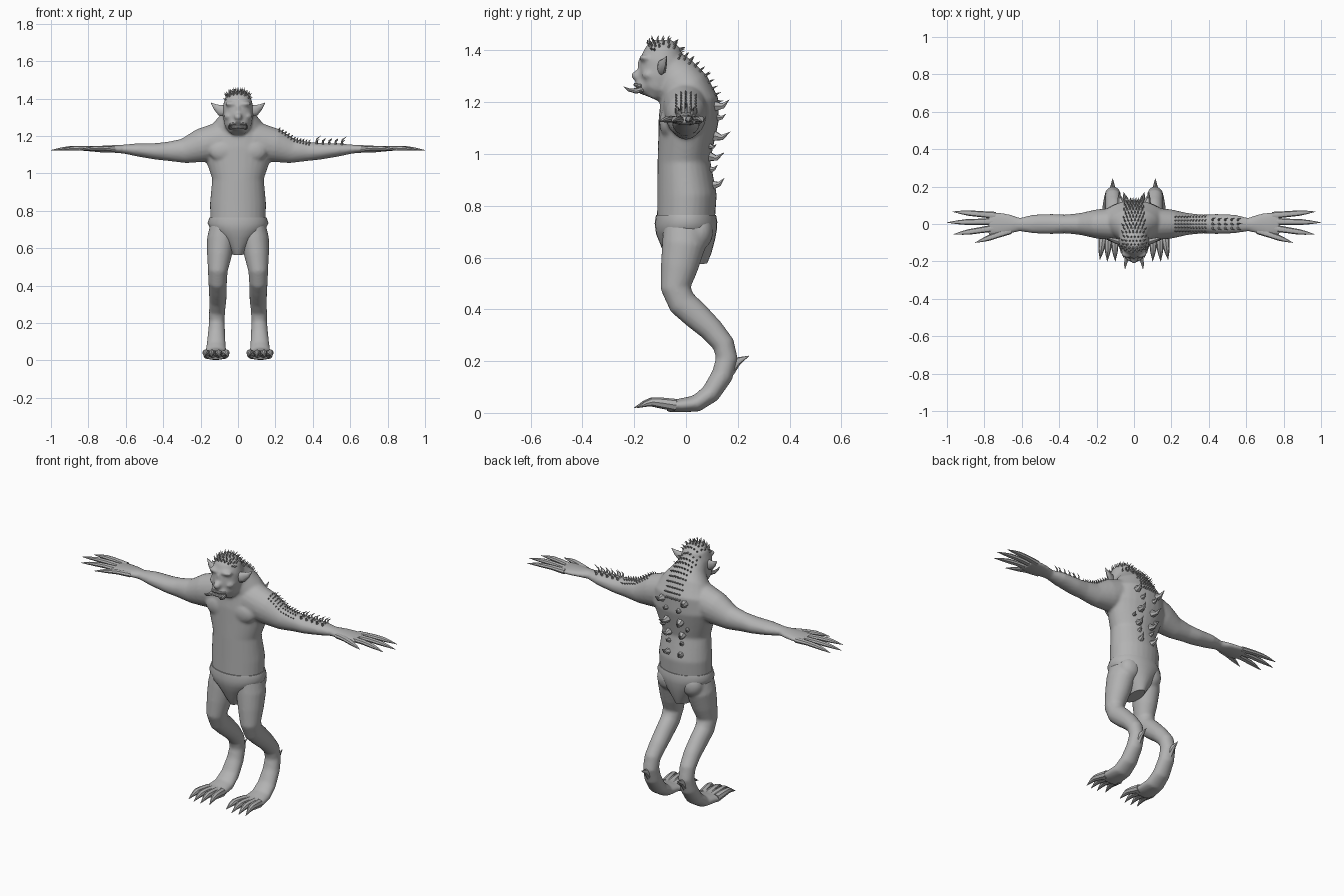
import bpy, bmesh, math
from mathutils import Vector, Matrix
from mathutils.bvhtree import BVHTree

cube = bpy.data.objects.get("Cube")
if cube:
    bpy.data.objects.remove(cube, do_unlink=True)

GREY = (0.45, 0.45, 0.45, 1)
skin = bpy.data.materials.new("grey_skin")
skin.use_nodes = True
skin.diffuse_color = GREY
skin.node_tree.nodes["Principled BSDF"].inputs["Base Color"].default_value = GREY

X, Y, Z = Vector((1, 0, 0)), Vector((0, 1, 0)), Vector((0, 0, 1))


def tube(bm, rings, side, n=16):
    """Loft of ellipses (x, y, z, half size along side, half size across)."""
    pts = [Vector(r[:3]) for r in rings]
    loops = []
    for i, r in enumerate(rings):
        t = (pts[min(i + 1, len(pts) - 1)] - pts[max(i - 1, 0)]).normalized()
        s = (side - t * side.dot(t)).normalized()
        u = t.cross(s)
        angles = [math.tau * k / n for k in range(n)]
        loops.append([bm.verts.new(pts[i] + s * r[3] * math.cos(a) + u * r[4] * math.sin(a))
                      for a in angles])
    for lo, hi in zip(loops, loops[1:]):
        for k in range(n):
            bm.faces.new((lo[k], lo[(k + 1) % n], hi[(k + 1) % n], hi[k]))
    bm.faces.new(loops[0])
    bm.faces.new(loops[-1])


def blob(bm, centre, size):
    m = Matrix.Translation(centre) @ Matrix.Diagonal((*size, 1))
    bmesh.ops.create_icosphere(bm, subdivisions=3, radius=1, matrix=m)


def spike(bm, base, normal, lean, length, radius):
    """Curved thorn that starts along the normal and bends towards lean."""
    base, normal = Vector(base), Vector(normal).normalized()
    mid = base + normal * length * 0.45
    tip = mid + (normal + Vector(lean)).normalized() * length * 0.6
    ref = X if abs(normal.x) < 0.8 else Y
    root = base - normal * 0.006
    tube(bm, [(*root, radius, radius), (*mid, radius * 0.5, radius * 0.5),
              (*tip, 0.0006, 0.0006)], ref, 6)


def finish(name, bm, angle=40):
    bmesh.ops.recalc_face_normals(bm, faces=bm.faces[:])
    me = bpy.data.meshes.new(name)
    bm.to_mesh(me)
    bm.free()
    ob = bpy.data.objects.new(name, me)
    bpy.context.collection.objects.link(ob)
    me.materials.append(skin)
    for p in me.polygons:
        p.use_smooth = True
    bpy.ops.object.select_all(action='DESELECT')
    ob.select_set(True)
    bpy.context.view_layer.objects.active = ob
    if angle:
        bpy.ops.object.shade_smooth_by_angle(angle=math.radians(angle))
    return ob


# Torso and neck
body = bmesh.new()
tube(body, [(0, 0, .68, .13, .10), (0, 0, .75, .148, .112), (0, .004, .84, .15, .115),
            (0, -.008, .97, .138, .102), (0, 0, 1.05, .165, .108), (0, .01, 1.13, .19, .116),
            (0, .012, 1.2, .175, .114), (0, -.01, 1.26, .135, .10),
            (0, -.045, 1.31, .088, .085), (0, -.08, 1.35, .07, .07)], X, 28)
# Head
tube(body, [(0, -.13, 1.215, .04, .03), (0, -.115, 1.25, .07, .068), (0, -.1, 1.3, .08, .084),
            (0, -.092, 1.36, .081, .086), (0, -.09, 1.41, .068, .068),
            (0, -.09, 1.44, .036, .036)], X, 24)
blob(body, (0, -.155, 1.262), (.05, .04, .036))
blob(body, (0, -.185, 1.302), (.022, .027, .022))
blob(body, (0, -.172, 1.34), (.012, .016, .04))

for s in (1, -1):
    # Brow, cheek, chest and seat muscles
    blob(body, (s * .035, -.158, 1.372), (.036, .024, .013))
    blob(body, (s * .05, -.14, 1.305), (.026, .03, .02))
    blob(body, (s * .075, -.068, 1.12), (.08, .035, .06))
    blob(body, (s * .075, .05, .7), (.065, .055, .07))
    # Arm and palm
    tube(body, [(s * .08, 0, 1.18, .09, .10), (s * .2, 0, 1.148, .078, .09),
                (s * .29, 0, 1.12, .058, .066), (s * .37, 0, 1.118, .05, .052),
                (s * .44, 0, 1.118, .054, .044), (s * .54, 0, 1.126, .05, .035),
                (s * .61, -.003, 1.13, .036, .024), (s * .67, 0, 1.131, .054, .02),
                (s * .73, 0, 1.13, .064, .018), (s * .78, 0, 1.13, .06, .013)], Y, 20)
    # Thigh, shin, ankle and foot
    tube(body, [(s * .085, -.005, .74, .06, .08), (s * .09, -.008, .65, .076, .085),
                (s * .1, -.026, .56, .066, .072), (s * .108, -.04, .48, .053, .058),
                (s * .109, -.015, .425, .05, .056), (s * .108, .035, .38, .048, .054),
                (s * .108, .1, .32, .046, .047), (s * .112, .145, .265, .043, .043),
                (s * .113, .158, .21, .042, .043), (s * .115, .14, .145, .046, .042),
                (s * .117, .095, .075, .052, .038), (s * .118, .04, .036, .058, .033),
                (s * .12, -.03, .028, .066, .026), (s * .12, -.075, .028, .066, .024)], X, 20)

tree = BVHTree.FromBMesh(body)
body_ob = finish("body", body, 0)
remesh = body_ob.modifiers.new("fuse", 'REMESH')
remesh.mode = 'VOXEL'
remesh.voxel_size = 0.008
remesh.use_smooth_shade = True
relax = body_ob.modifiers.new("relax", 'SMOOTH')
relax.factor = 0.5
relax.iterations = 6

# Briefs
bm = bmesh.new()
tube(bm, [(0, 0, .765, .152, .116), (0, 0, .735, .163, .121), (0, .002, .70, .145, .118),
          (0, .006, .66, .105, .106), (0, .008, .61, .062, .09), (0, .012, .57, .036, .07)], X, 28)
finish("briefs", bm, 50)

for s, label in ((1, "left"), (-1, "right")):
    # Fingers with claws
    bm = bmesh.new()
    for bx, by, tx, ty in ((.74, .046, .97, .066), (.75, .014, 1.0, .008),
                           (.75, -.022, .965, -.055), (.66, -.035, .85, -.1)):
        rings = []
        for t, r in ((0, .019), (.35, .016), (.6, .015), (.78, .01), (1, .001)):
            rings.append((s * (bx + (tx - bx) * t), by + (ty - by) * t,
                          1.13 + .008 * math.sin(math.pi * t) - .006 * t, r, r * .8))
        tube(bm, rings, Y, 8)
    finish(label + "_fingers", bm)

    # Toes with claws
    bm = bmesh.new()
    for bx, tx, reach in ((.075, .052, .185), (.105, .1, .2), (.135, .143, .2), (.162, .182, .19)):
        rings = []
        for t, z, r in ((0, .03, .024), (.35, .038, .021), (.6, .042, .017),
                        (.75, .036, .012), (1, .02, .001)):
            rings.append((s * (bx + (tx - bx) * t), -.04 + (.04 - reach) * t, z, r, r))
        tube(bm, rings, X, 8)
    finish(label + "_toes", bm)

    # Heel spur
    bm = bmesh.new()
    tube(bm, [(s * .114, .165, .17, .022, .03), (s * .114, .2, .2, .013, .016),
              (s * .114, .243, .22, .001, .001)], X, 8)
    finish(label + "_heel_spur", bm)

    # Ear
    bm = bmesh.new()
    tube(bm, [(s * .068, -.1, 1.332, .028, .012), (s * .092, -.092, 1.337, .03, .016),
              (s * .12, -.083, 1.355, .016, .01), (s * .145, -.075, 1.378, .001, .001)], Z, 10)
    finish(label + "_ear", bm)

    # Tusk
    bm = bmesh.new()
    tube(bm, [(s * .03, -.165, 1.25, .012, .012), (s * .042, -.195, 1.243, .01, .01),
              (s * .047, -.222, 1.248, .006, .006), (s * .048, -.241, 1.26, .001, .001)], X, 8)
    finish(label + "_tusk", bm)

    # Arm thorns: fine rows on the upper arm, large ones on the forearm
    bm = bmesh.new()
    groups = ((.22, .016, 11, .018, 2, .014, .005), (.42, .034, 5, .022, 1, .032, .008))
    for x0, step, count, gap, half, length, radius in groups:
        for i in range(count):
            for j in range(-half, half + 1):
                hit, normal, _, _ = tree.ray_cast(Vector((s * (x0 + i * step), j * gap, 1.6)), -Z)
                if hit:
                    size = length * (1.5 if j == 0 and i in (0, 4) and half == 1 else 1)
                    spike(bm, hit, normal, (s * 1.2, 0, 0), size, radius)
    finish(label + "_arm_thorns", bm)

# Lips
bm = bmesh.new()
for z, r in ((1.268, .007), (1.248, .008)):
    arc = []
    for k in range(-4, 5):
        a = k / 4 * 1.2
        arc.append((.045 * math.sin(a), -.158 - .038 * math.cos(a), z - .006 * abs(k) / 4, r, r))
    tube(bm, arc, Z, 8)
finish("lips", bm)

# Thorns over the crown, nape and upper back
bm = bmesh.new()
ROWS = 17
for i in range(ROWS):
    t = i / (ROWS - 1)
    angle = math.radians(125 - 100 * t)
    out = Vector((0, math.cos(angle), math.sin(angle)))
    target = Vector((0, -.1 + .13 * t, 1.36 - .2 * t))
    for j in range(-3, 4):
        x = j * (.02 - .006 * t) + (.004 if i % 2 else -.004)
        hit, normal, _, _ = tree.ray_cast(target + out * .4 + X * x, -out)
        if hit:
            spike(bm, hit, normal, (0, .7, .2), .019, .006)
finish("crest_thorns", bm)

# Large spines in pairs down the back
bm = bmesh.new()
for z, x, length, radius in ((1.185, .07, .06, .023), (1.14, .04, .035, .016),
                             (1.07, .042, .066, .023), (1.03, .075, .03, .014),
                             (.99, .042, .06, .022), (.94, .04, .032, .015),
                             (.88, .04, .05, .02)):
    for s in (1, -1):
        hit, normal, _, _ = tree.ray_cast(Vector((s * x, .5, z)), -Y)
        if hit:
            spike(bm, hit, normal, (0, 0, .9), length, radius)
finish("back_spines", bm)
